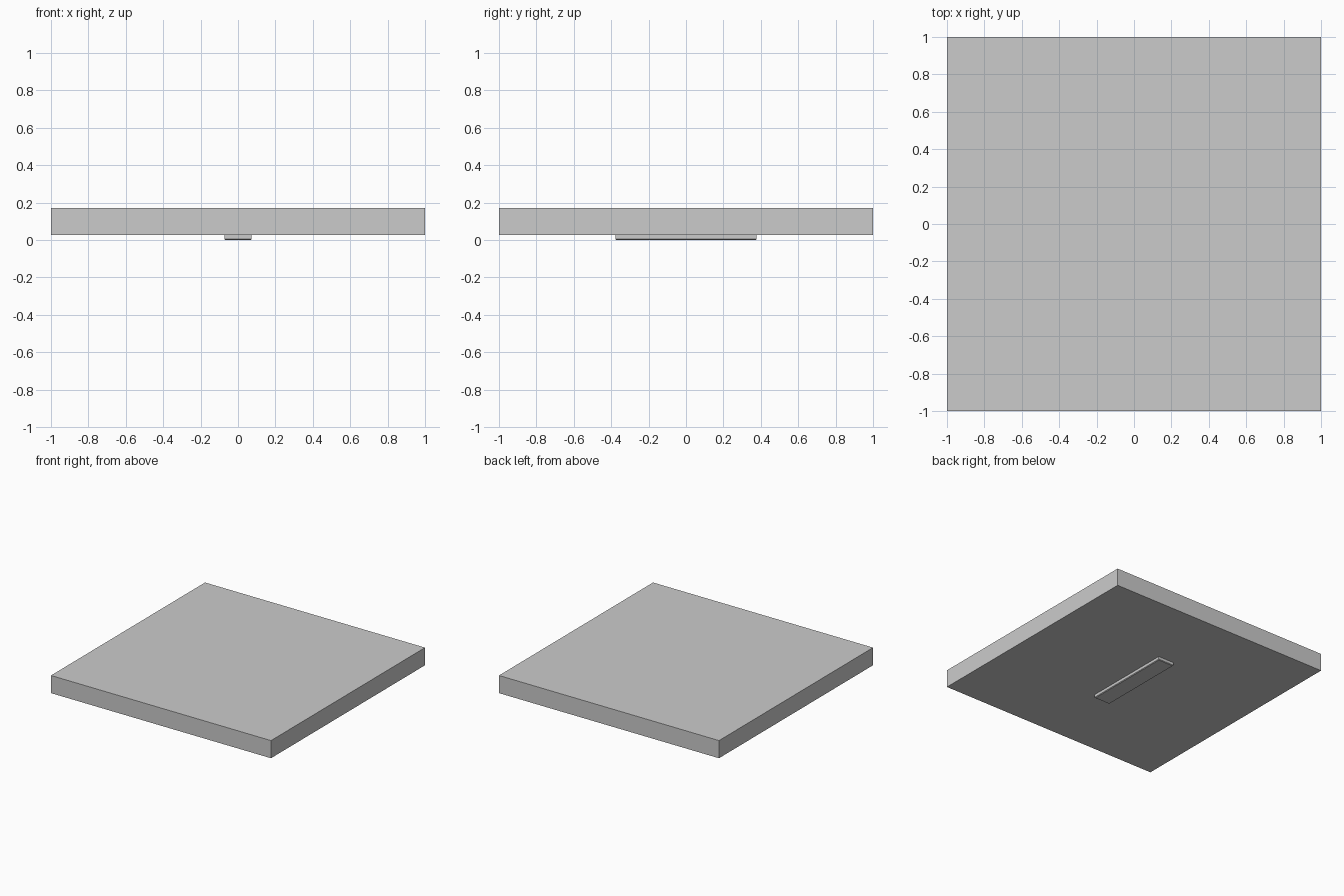
import bpy, bmesh, random
from mathutils import Vector, Matrix

if "Cube" in bpy.data.objects:
    bpy.data.objects.remove(bpy.data.objects["Cube"])

random.seed(4)
Z0, Z1 = 0.027, 0.172      # slab underside and top

grey = bpy.data.materials.new("stone grey")
grey.diffuse_color = (0.6, 0.6, 0.6, 1)
grey.use_nodes = True
grey.node_tree.nodes["Principled BSDF"].inputs["Base Color"].default_value = grey.diffuse_color


def finish(bm, name):
    bmesh.ops.recalc_face_normals(bm, faces=bm.faces)
    mesh = bpy.data.meshes.new(name)
    bm.to_mesh(mesh)
    bm.free()
    mesh.materials.append(grey)
    obj = bpy.data.objects.new(name, mesh)
    bpy.context.collection.objects.link(obj)
    return obj


def box(lo, hi):
    lo, hi = Vector(lo), Vector(hi)
    bm = bmesh.new()
    bmesh.ops.create_cube(bm, size=1, matrix=Matrix.Translation((lo + hi) / 2)
                          @ Matrix.Diagonal((*(hi - lo), 1)))
    return bm


# Shard centres: large shards on the right, small ones round the impact point
centres = [
    (.62, .85), (.68, .22), (.58, -.32), (.72, -.82), (.06, -.76),
    (.14, .86), (.16, .46), (.30, .02), (-.06, .12), (.0, .62),
    (-.14, -.25), (-.20, .93), (-.20, .65), (-.22, -.78), (-.44, -.80),
    (-.40, -.52), (-.80, -.87), (-.70, -.60), (-.91, -.60), (-.86, -.32),
    (-.62, -.39), (-.56, -.28), (-.45, -.14), (-.66, -.05), (-.90, -.12),
    (-.40, .06), (-.80, .06), (-.94, .10), (-.75, .25), (-.98, .25),
    (-.90, .42), (-.50, .30), (-.35, .38), (-.72, .42), (-.57, .38),
    (-.88, .53), (-.92, .80), (-.68, .53), (-.42, .56), (-.56, .53),
    (-.66, .66), (-.60, .63), (-.52, .69), (-.46, .69), (-.57, .72),
    (-.72, .70), (-.65, .78), (-.55, .81), (-.43, .76), (-.73, .90),
    (-.62, .93), (-.49, .93), (-.40, .95),
]
seeds = [Vector((x, y, random.uniform(-.02, .02))) for x, y in centres]

# Shards: the slab cut by the midplane between each centre and every other
for i, s in enumerate(seeds):
    bm = box((-1, -1, Z0), (1, 1, Z1))
    for t in sorted(seeds, key=lambda p: (p - s).length)[1:]:
        cut = bmesh.ops.bisect_plane(
            bm, geom=bm.verts[:] + bm.edges[:] + bm.faces[:], dist=1e-6,
            plane_co=(s + t) / 2 + Vector((0, 0, (Z0 + Z1) / 2)),
            plane_no=t - s, clear_outer=True)
        edges = [e for e in bm.edges if e.is_boundary]
        if edges:
            bmesh.ops.holes_fill(bm, edges=edges, sides=0)
    finish(bm, f"slab_shard_{i + 1:02d}")

# Support strip under the slab with a small chamfer on its lower edges
bm = box((-.073, -.377, 0), (.073, .377, Z0))
low = [e for e in bm.edges if all(v.co.z < .001 for v in e.verts)]
bmesh.ops.bevel(bm, geom=low, offset=.005, segments=1, affect='EDGES')
finish(bm, "support_strip")
